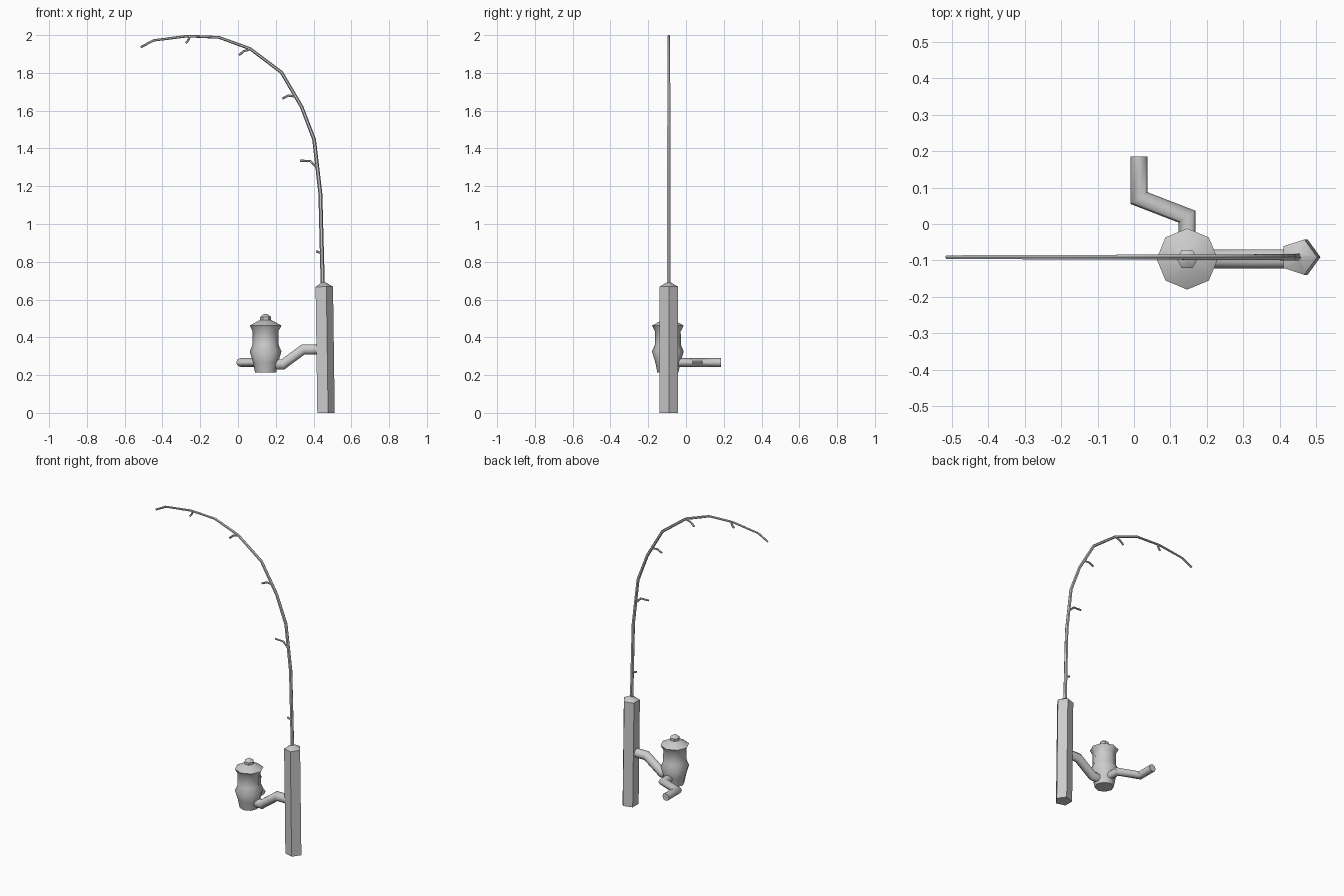
import bpy, bmesh
from math import cos, sin, tau, radians
from mathutils import Vector

if "Cube" in bpy.data.objects:
    bpy.data.objects.remove(bpy.data.objects["Cube"])


def finish(name, bm, angle=50):
    bmesh.ops.recalc_face_normals(bm, faces=bm.faces)
    me = bpy.data.meshes.new(name)
    bm.to_mesh(me)
    bm.free()
    ob = bpy.data.objects.new(name, me)
    bpy.context.collection.objects.link(ob)
    bpy.ops.object.select_all(action='DESELECT')
    ob.select_set(True)
    bpy.context.view_layer.objects.active = ob
    bpy.ops.object.shade_smooth_by_angle(angle=radians(angle))
    return ob


def skin(name, rings):
    """Join rings of points into a closed, capped skin."""
    bm = bmesh.new()
    rows = [[bm.verts.new(p) for p in ring] for ring in rings]
    n = len(rows[0])
    for a, b in zip(rows, rows[1:]):
        for i in range(n):
            j = (i + 1) % n
            bm.faces.new((a[i], a[j], b[j], b[i]))
    bm.faces.new(rows[0])
    bm.faces.new(rows[-1])
    return finish(name, bm)


def tube(name, path, radii, sides, normal, turn=0.0):
    """Mitred tube along a path lying in the plane with this normal."""
    pts = [Vector(p) for p in path]
    nrm = Vector(normal)
    rings = []
    for i, p in enumerate(pts):
        d_in = (p - pts[max(i - 1, 0)]).normalized()
        d_out = (pts[min(i + 1, len(pts) - 1)] - p).normalized()
        t = (d_in + d_out).normalized()
        stretch = 1 / max(t.dot(d_out if i == 0 else d_in), 0.5)
        side = nrm.cross(t) * stretch
        rings.append([p + radii[i] * (side * cos(turn + tau * k / sides)
                                      + nrm * sin(turn + tau * k / sides))
                      for k in range(sides)])
    return skin(name, rings)


def lathe(name, centre, profile, sides):
    cx, cy = centre
    return skin(name, [[(cx + r * cos(tau * k / sides), cy + r * sin(tau * k / sides), z)
                        for k in range(sides)] for r, z in profile])


ROD_Y, REEL_Y = -0.091, -0.096


def front(points, y=ROD_Y):
    return [(x, y, z) for x, z in points]


# Five-sided grip with a shallow conical top
tube("handle", front([(0.461, 0), (0.452, 0.668), (0.4515, 0.69)]),
     [0.051, 0.051, 0.012], 5, (0, 1, 0))

# Bent tapering rod
rod_path = [(0.449, 0.66), (0.436, 1.16), (0.403, 1.447), (0.337, 1.62), (0.23, 1.803),
            (0.064, 1.928), (-0.10, 1.988), (-0.267, 1.995), (-0.447, 1.972), (-0.515, 1.936)]
tube("rod", front(rod_path), [0.011 - 0.0006 * i for i in range(len(rod_path))], 6, (0, 1, 0))

# Line guides along the inside of the bend
guides = [
    [(0.443, 0.842), (0.43, 0.85), (0.414, 0.856)],
    [(0.417, 1.30), (0.383, 1.333), (0.328, 1.335)],
    [(0.305, 1.675), (0.268, 1.68), (0.234, 1.664)],
    [(0.064, 1.925), (0.03, 1.915), (0.005, 1.893)],
    [(-0.256, 1.992), (-0.264, 1.972), (-0.276, 1.958)],
]
for i, g in enumerate(guides):
    tube(f"line_guide_{i + 1}", front(g), [0.006] * 3, 6, (0, 1, 0))

# Eight-sided spool body and its knob
lathe("reel_spool", (0.146, REEL_Y),
      [(0.056, 0.214), (0.066, 0.265), (0.084, 0.325), (0.069, 0.36), (0.068, 0.432),
       (0.084, 0.462), (0.03, 0.492)], 8)
lathe("reel_knob", (0.146, REEL_Y), [(0.028, 0.48), (0.029, 0.508), (0.008, 0.524)], 6)

# Arm joining reel to handle
tube("reel_arm", front([(0.45, 0.336), (0.345, 0.336), (0.237, 0.256), (0.14, 0.256)], REEL_Y),
     [0.028] * 4, 8, (0, 1, 0), tau / 16)

# Crank behind the reel
tube("crank", [(0.146, REEL_Y, 0.267), (0.146, 0.02, 0.267), (0.014, 0.071, 0.267),
               (0.014, 0.185, 0.267)], [0.0235] * 4, 8, (0, 0, 1))
